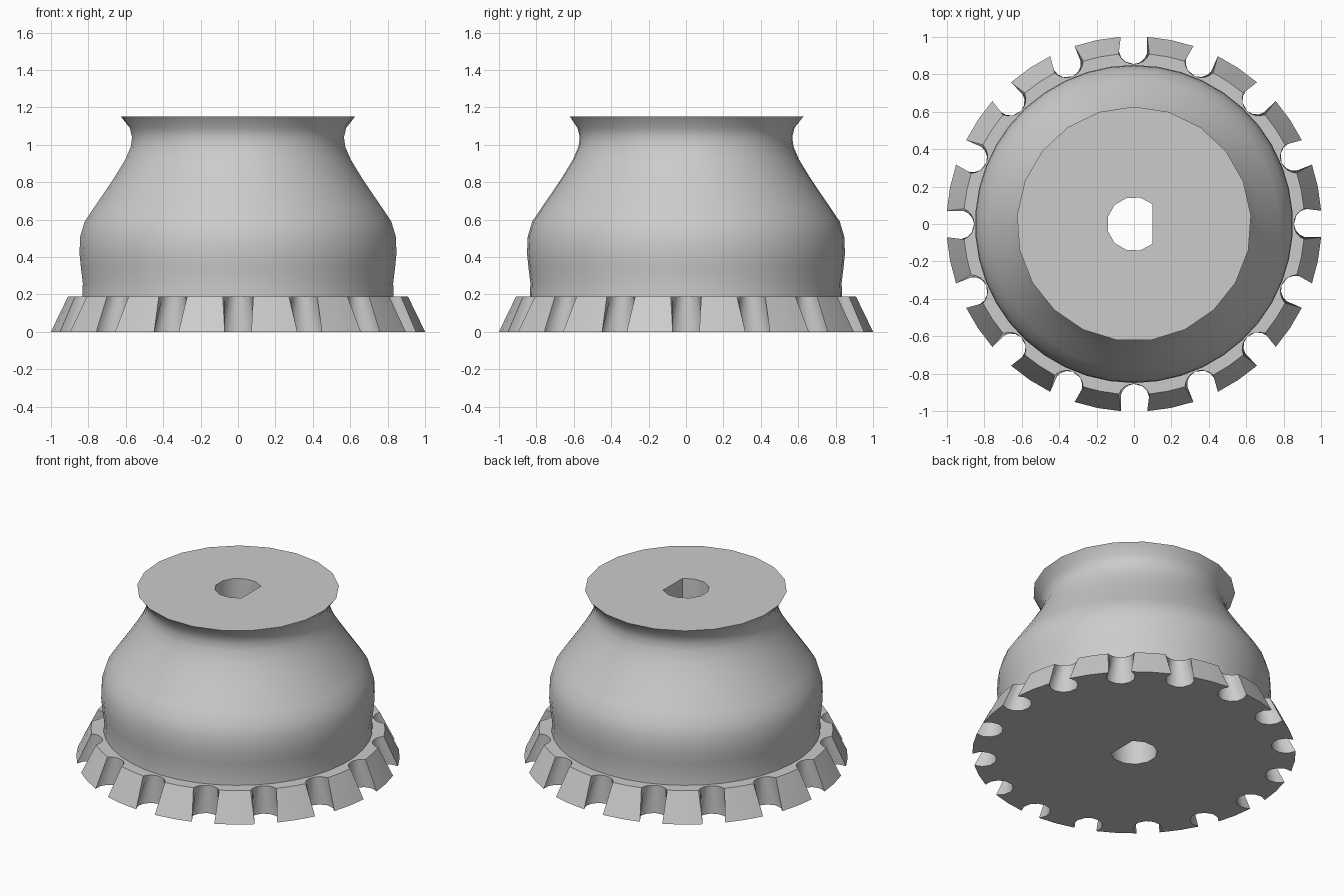
import bpy, bmesh, math
from math import cos, sin, acos, pi, tau

cube = bpy.data.objects.get("Cube")
if cube:
    bpy.data.objects.remove(cube, do_unlink=True)

# One plain grey plastic
grey = bpy.data.materials.new("grey_plastic")
grey.use_nodes = True
COLOUR = (0.6, 0.6, 0.6, 1)
grey.diffuse_color = COLOUR
grey.node_tree.nodes["Principled BSDF"].inputs["Base Color"].default_value = COLOUR

NOTCHES, NOTCH_CENTRE, NOTCH_RADIUS = 16, 0.945, 0.09
FLANGE_TOP, KNOB_TOP = 0.19, 1.15
SEGMENTS = 42


def add_ring(bm, points, z):
    """Closed loop of vertices and its edges."""
    verts = [bm.verts.new((x, y, z)) for x, y in points]
    edges = [bm.edges.new((v, verts[i - 1])) for i, v in enumerate(verts)]
    return verts, edges


def loft(bm, lower, upper):
    n = len(lower)
    for i in range(n):
        j = (i + 1) % n
        bm.faces.new((lower[i], lower[j], upper[j], upper[i]))


def fill(bm, outer, inner, up):
    """Flat face with a hole in it."""
    out = bmesh.ops.triangle_fill(bm, edges=outer + inner, use_beauty=True,
                                  normal=(0, 0, up))
    for f in out["geom"]:
        if isinstance(f, bmesh.types.BMFace):
            f.normal_update()
            if f.normal.z * up < 0:
                f.normal_flip()


def circle(radius, n=SEGMENTS):
    return [(radius * cos(pi / 2 + tau * i / n), radius * sin(pi / 2 + tau * i / n))
            for i in range(n)]


def shaft_outline():
    """Round shaft hole with a flat on the +x side."""
    start = acos(0.1 / 0.145)
    return [(0.145 * cos(a), 0.145 * sin(a))
            for a in (start + (tau - 2 * start) * i / 9 for i in range(10))]


def notched_outline(radius, arc_steps=8):
    """Circle with round finger notches cut out of its rim."""
    c, n = NOTCH_CENTRE, NOTCH_RADIUS
    edge = acos((radius ** 2 - c ** 2 - n ** 2) / (2 * c * n))
    points = []
    for k in range(NOTCHES):
        turn = tau * k / NOTCHES
        for i in range(arc_steps + 1):
            a = -edge - (tau - 2 * edge) * i / arc_steps
            x, y = c + n * cos(a), n * sin(a)
            points.append((x * cos(turn) - y * sin(turn),
                           x * sin(turn) + y * cos(turn)))
        mid = turn + pi / NOTCHES
        points.append((radius * cos(mid), radius * sin(mid)))
    return points


def finish(bm, name, angle):
    mesh = bpy.data.meshes.new(name)
    bm.to_mesh(mesh)
    bm.free()
    obj = bpy.data.objects.new(name, mesh)
    bpy.context.collection.objects.link(obj)
    mesh.materials.append(grey)
    bpy.ops.object.select_all(action="DESELECT")
    obj.select_set(True)
    bpy.context.view_layer.objects.active = obj
    bpy.ops.object.shade_smooth_by_angle(angle=math.radians(angle))


# Notched grip flange, tapering upward
bm = bmesh.new()
low, low_edges = add_ring(bm, notched_outline(1.003), 0)
high, high_edges = add_ring(bm, notched_outline(0.912), FLANGE_TOP)
loft(bm, low, high)
hole, hole_edges = add_ring(bm, shaft_outline(), 0)
fill(bm, low_edges, hole_edges, -1)
seat, seat_edges = add_ring(bm, circle(0.835), FLANGE_TOP)
fill(bm, high_edges, seat_edges, 1)
finish(bm, "grip_flange", 35)

# Knob body: bulging wall, flared lip, flat top and shaft hole
PROFILE = [(0.835, 0.19), (0.832, 0.26), (0.842, 0.34), (0.85, 0.42), (0.846, 0.51),
           (0.822, 0.59), (0.775, 0.66), (0.72, 0.74), (0.66, 0.83), (0.605, 0.92),
           (0.575, 0.99), (0.568, 1.04), (0.58, 1.09)]
bm = bmesh.new()
rings = [add_ring(bm, circle(r), z) for r, z in PROFILE]
lip = [(x * k, y * k) for i, (x, y) in enumerate(circle(0.627))
       for k in [cos(tau / SEGMENTS) if i % 2 else 1]]
rings.append(add_ring(bm, lip, KNOB_TOP))
for (a, _), (b, _) in zip(rings, rings[1:]):
    loft(bm, a, b)
bore_low, _ = add_ring(bm, shaft_outline(), 0)
bore_high, bore_edges = add_ring(bm, shaft_outline(), KNOB_TOP)
loft(bm, bore_high, bore_low)
fill(bm, rings[-1][1], bore_edges, 1)
finish(bm, "knob_body", 40)
